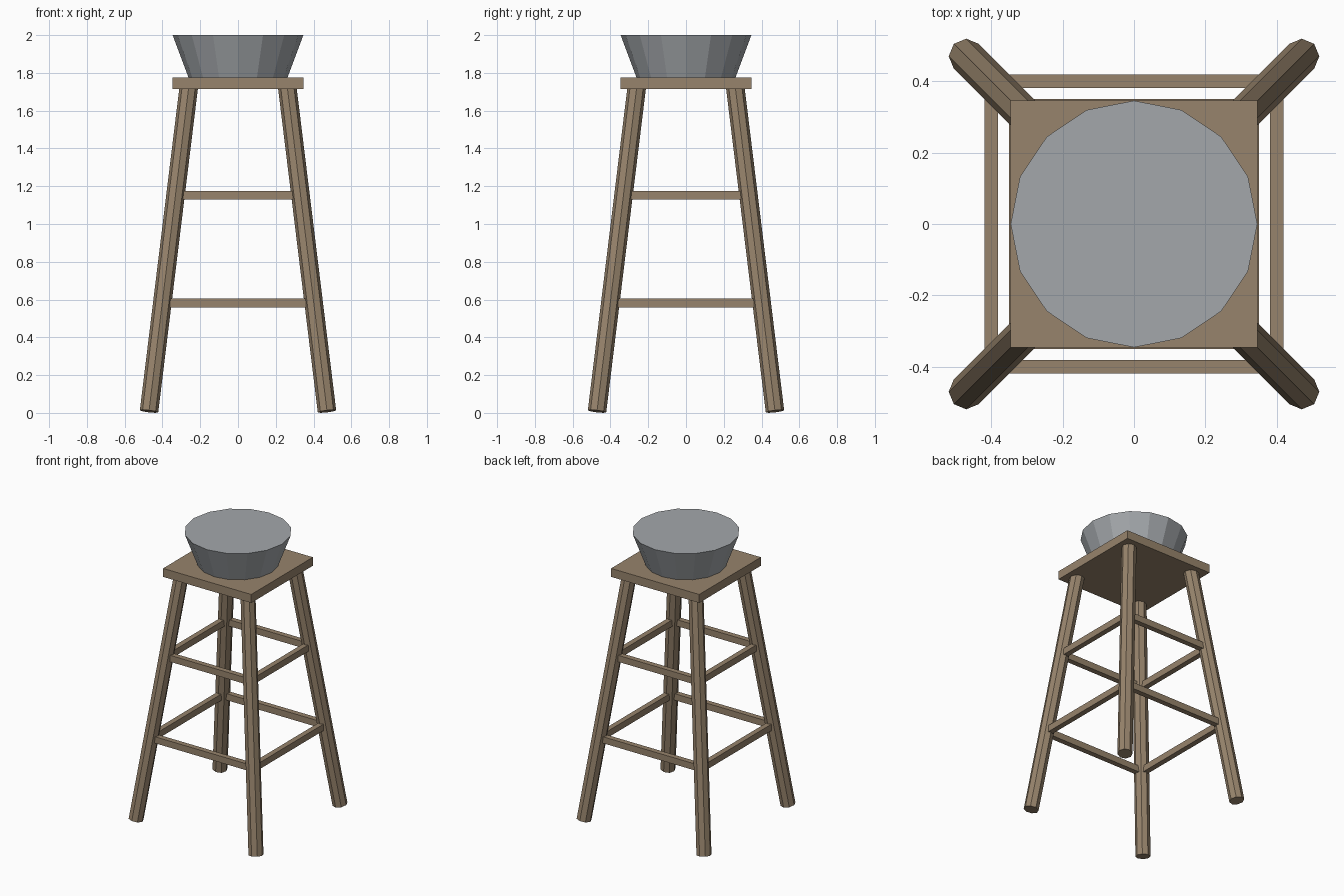
import bpy, math
from mathutils import Vector

cube = bpy.data.objects.get("Cube")
if cube:
    bpy.data.objects.remove(cube, do_unlink=True)


def make_material(name, rgb):
    mat = bpy.data.materials.new(name)
    mat.use_nodes = True
    colour = (*rgb, 1.0)
    mat.diffuse_color = colour
    mat.node_tree.nodes["Principled BSDF"].inputs["Base Color"].default_value = colour
    return mat


wood = make_material("brown wood", (0.31, 0.23, 0.15))
metal = make_material("grey metal", (0.37, 0.39, 0.41))


def finish(name, mat):
    obj = bpy.context.object
    obj.name = name
    obj.data.name = name
    obj.data.materials.append(mat)
    return obj


def box(name, centre, size, mat):
    bpy.ops.mesh.primitive_cube_add(size=1, location=centre)
    obj = finish(name, mat)
    obj.scale = size
    bpy.ops.object.transform_apply(location=False, rotation=False, scale=True)


LEG_RADIUS = 0.049
FOOT, FOOT_Z = 0.471, 0.0085   # leg axis at the floor
HEAD, HEAD_Z = 0.26, 1.73      # leg axis inside the seat


def leg_offset(z):
    """Distance of the leg axis from the centre planes at height z."""
    return FOOT + (HEAD - FOOT) * (z - FOOT_Z) / (HEAD_Z - FOOT_Z)


# Splayed eight-sided legs
for sx, side in ((1, "left"), (-1, "right")):
    for sy, end in ((-1, "front"), (1, "back")):
        foot = Vector((sx * FOOT, sy * FOOT, FOOT_Z))
        head = Vector((sx * HEAD, sy * HEAD, HEAD_Z))
        axis = head - foot
        bpy.ops.mesh.primitive_cylinder_add(
            vertices=8, radius=LEG_RADIUS, depth=axis.length, location=(foot + head) / 2)
        leg = finish(f"{end}_{side}_leg", wood)
        leg.rotation_mode = "QUATERNION"
        leg.rotation_quaternion = Vector((0, 0, 1)).rotation_difference(axis)

# Two tiers of rungs joining the leg axes
for z, tier in ((0.582, "lower"), (1.152, "upper")):
    d = leg_offset(z)
    for s, end, side in ((-1, "front", "right"), (1, "back", "left")):
        box(f"{tier}_{end}_rung", (0, s * d, z), (2 * d, 0.038, 0.046), wood)
        box(f"{tier}_{side}_rung", (s * d, 0, z), (0.038, 2 * d, 0.046), wood)

# Square seat board
box("seat", (0, 0, 1.745), (0.692, 0.692, 0.06), wood)

# Flared sixteen-sided tub with a flat top, vertex on the x axis
bpy.ops.mesh.primitive_cone_add(
    vertices=16, radius1=0.262, radius2=0.346, depth=0.225, location=(0, 0, 1.8875))
finish("tub", metal)
